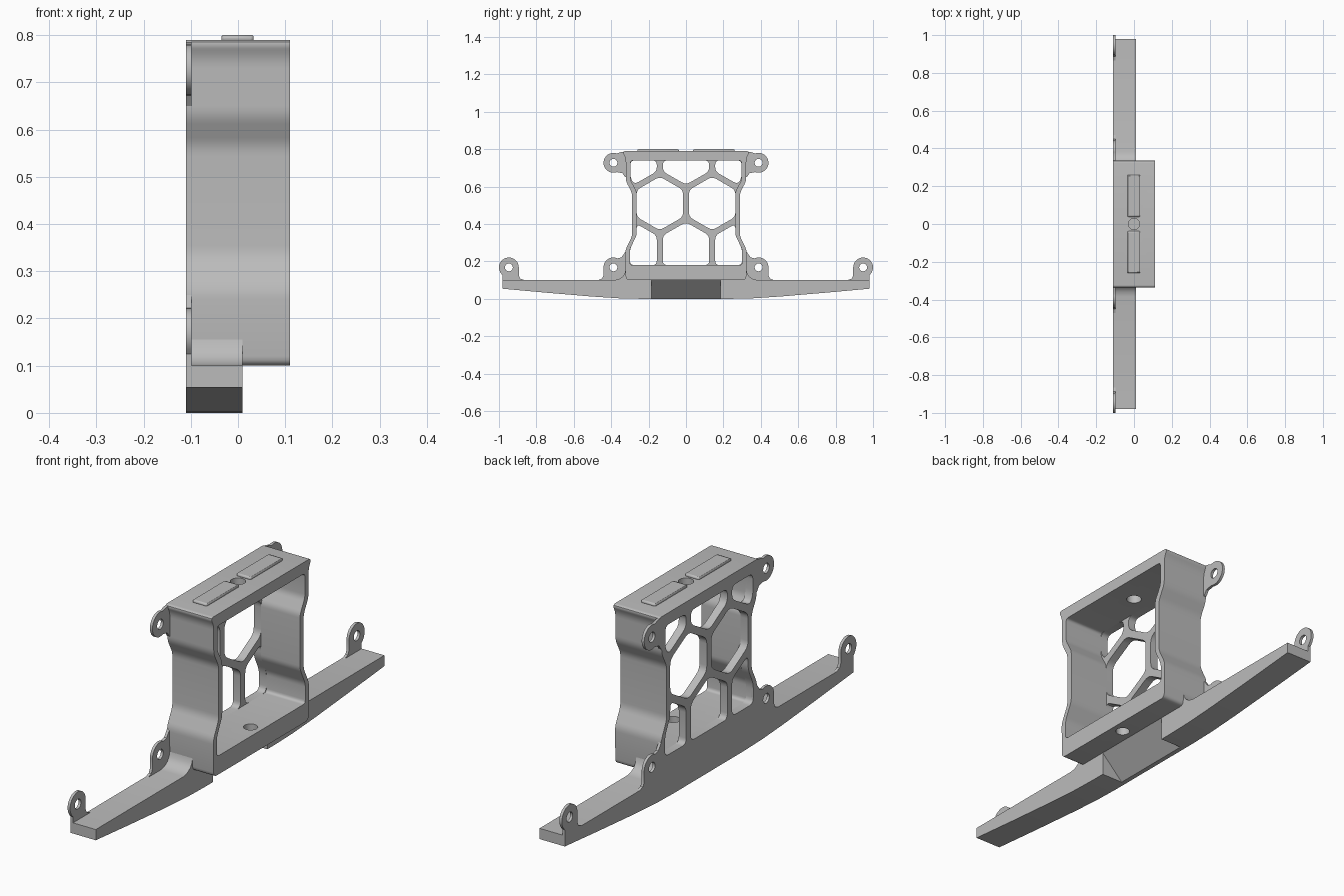
import bpy, bmesh, math
from mathutils import Vector

if "Cube" in bpy.data.objects:
    bpy.data.objects.remove(bpy.data.objects["Cube"])

grey = bpy.data.materials.new("grey_plastic")
grey.diffuse_color = (0.5, 0.5, 0.5, 1)
grey.use_nodes = True
grey.node_tree.nodes["Principled BSDF"].inputs["Base Color"].default_value = grey.diffuse_color


def rounded(pts, r, n=4):
    """Round every corner of a closed outline."""
    out = []
    for i, p in enumerate(pts):
        p = Vector(p)
        a, b = Vector(pts[i - 1]) - p, Vector(pts[(i + 1) % len(pts)]) - p
        p0 = p + a.normalized() * min(r, a.length * 0.45)
        p1 = p + b.normalized() * min(r, b.length * 0.45)
        for k in range(n + 1):
            t = k / n
            out.append(tuple(p0 * (1 - t) ** 2 + p * 2 * t * (1 - t) + p1 * t * t))
    return out


def mirrored(half):
    return half + [(-y, z) for y, z in reversed(half)]


def flip(pts):
    return [(-y, z) for y, z in reversed(pts)]


def arc(c, r, a0, a1, n=20):
    return [(c[0] + r * math.cos(math.radians(a0 + (a1 - a0) * k / n)),
             c[1] + r * math.sin(math.radians(a0 + (a1 - a0) * k / n))) for k in range(n + 1)]


def circle(c, r, n=24):
    return arc(c, r, 0, 360, n)[:-1]


def plate(name, loops, x0, x1, axis="x"):
    """Extrude an outline with holes along x (yz outline) or y (xz outline) or z (xy)."""
    place = {"x": lambda u, v, d: (d, u, v), "y": lambda u, v, d: (u, d, v),
             "z": lambda u, v, d: (u, v, d)}[axis]
    bm = bmesh.new()
    edges = []
    for loop in loops:
        vs = [bm.verts.new(place(u, v, x0)) for u, v in loop]
        edges += [bm.edges.new((vs[i - 1], vs[i])) for i in range(len(vs))]
    bmesh.ops.triangle_fill(bm, use_beauty=True, use_dissolve=False, edges=edges)
    res = bmesh.ops.extrude_face_region(bm, geom=bm.faces[:], use_keep_orig=True)
    bmesh.ops.translate(bm, verts=[g for g in res["geom"] if isinstance(g, bmesh.types.BMVert)],
                        vec=Vector(place(0, 0, x1 - x0)))
    bmesh.ops.recalc_face_normals(bm, faces=bm.faces[:])
    me = bpy.data.meshes.new(name)
    bm.to_mesh(me)
    bm.free()
    ob = bpy.data.objects.new(name, me)
    bpy.context.collection.objects.link(ob)
    me.materials.append(grey)
    return ob


def select(ob):
    bpy.ops.object.select_all(action="DESELECT")
    ob.select_set(True)
    bpy.context.view_layer.objects.active = ob


def cut(ob, cutter):
    m = ob.modifiers.new("cut", "BOOLEAN")
    m.operation, m.object, m.solver = "DIFFERENCE", cutter, "EXACT"
    select(ob)
    bpy.ops.object.modifier_apply(modifier="cut")
    bpy.data.objects.remove(cutter)


# Waisted box frame, open at the front, with a flared top lip
outer = rounded(mirrored([(0.322, 0.10), (0.325, 0.26), (0.288, 0.335), (0.288, 0.565),
                          (0.322, 0.63), (0.322, 0.75), (0.342, 0.79)]), 0.02)
inner = rounded(mirrored([(0.30, 0.18), (0.30, 0.265), (0.264, 0.34), (0.264, 0.575),
                          (0.297, 0.635), (0.297, 0.74)]), 0.015)
frame = plate("box_frame", [outer, inner], -0.075, 0.11)
cut(frame, plate("top_cutter", [circle((0, 0), 0.03)], 0.70, 0.85, "z"))
cut(frame, plate("bottom_cutter", [circle((0.06, 0), 0.028)], 0.05, 0.23, "z"))

# Honeycomb back wall
R, mid = 0.1435, 0.51
hexagon = [(0.14 + R * math.sin(math.pi * k / 3), mid + R * math.cos(math.pi * k / 3))
           for k in range(6)]
low_side = [(0.156, 0.18), (0.30, 0.18), (0.30, 0.265), (0.264, 0.34), (0.264, 0.40), (0.156, 0.339)]
top_side = [(0.156, 0.681), (0.275, 0.613), (0.297, 0.645), (0.297, 0.74), (0.156, 0.74)]
low_mid = [(-0.124, 0.18), (0.124, 0.18), (0.124, 0.339), (0, 0.41), (-0.124, 0.339)]
top_mid = [(-0.124, 0.74), (0.124, 0.74), (0.124, 0.681), (0, 0.61), (-0.124, 0.681)]
holes = [low_mid, top_mid]
for h in (hexagon, low_side, top_side):
    holes += [h, flip(h)]
plate("honeycomb_wall", [outer] + [rounded(h, 0.025) for h in holes], -0.11, -0.075)

# Long base beam, tapering to the ends, filleted into the box
base = plate("base_beam", [mirrored([
    (0.24, 0.0), (0.36, 0.003), (0.50, 0.012), (0.75, 0.033), (0.98, 0.054), (0.98, 0.10),
    (0.385, 0.10), (0.36, 0.105), (0.34, 0.118), (0.328, 0.135), (0.323, 0.155),
    (0.30, 0.16)])], -0.11, 0.01)
cut(base, plate("relief_cutter", [[(-0.10, -0.01), (0.05, -0.01), (0.05, 0.10), (0.01, 0.10)]],
                -0.185, 0.185, "y"))

# Thin mounting ears with screw holes
ears = {
    "upper_ear": ((0.388, 0.727), arc((0.388, 0.727), 0.053, -110, 110)
                  + [(0.345, 0.785), (0.31, 0.785), (0.31, 0.65), (0.325, 0.65), (0.34, 0.672)]),
    "lower_ear": ((0.388, 0.168), arc((0.388, 0.168), 0.053, 0, 115)
                  + [(0.345, 0.222), (0.325, 0.25), (0.30, 0.25), (0.30, 0.095), (0.47, 0.095),
                     (0.47, 0.10), (0.449, 0.108), (0.441, 0.125)]),
    "end_ear": ((0.947, 0.168), arc((0.947, 0.168), 0.053, -40, 180)
                + [(0.894, 0.125), (0.886, 0.108), (0.865, 0.10), (0.865, 0.095),
                   (0.98, 0.095), (0.98, 0.125)]),
}
for name, (c, pts) in ears.items():
    loops = [pts, circle(c, 0.021)]
    plate(name + "_right", loops, -0.11, -0.098)
    plate(name + "_left", [flip(l) for l in loops], -0.11, -0.098)

# Raised pads on the top
for s, side in ((1, "right"), (-1, "left")):
    pad = plate("top_pad_" + side, [[(-0.035, s * 0.038), (0.033, s * 0.038),
                                     (0.033, s * 0.26), (-0.035, s * 0.26)]], 0.785, 0.80, "z")
    bev = pad.modifiers.new("bevel", "BEVEL")
    bev.width, bev.segments = 0.006, 2

for ob in list(bpy.context.collection.objects):
    select(ob)
    bpy.ops.object.shade_smooth_by_angle(angle=math.radians(35))
